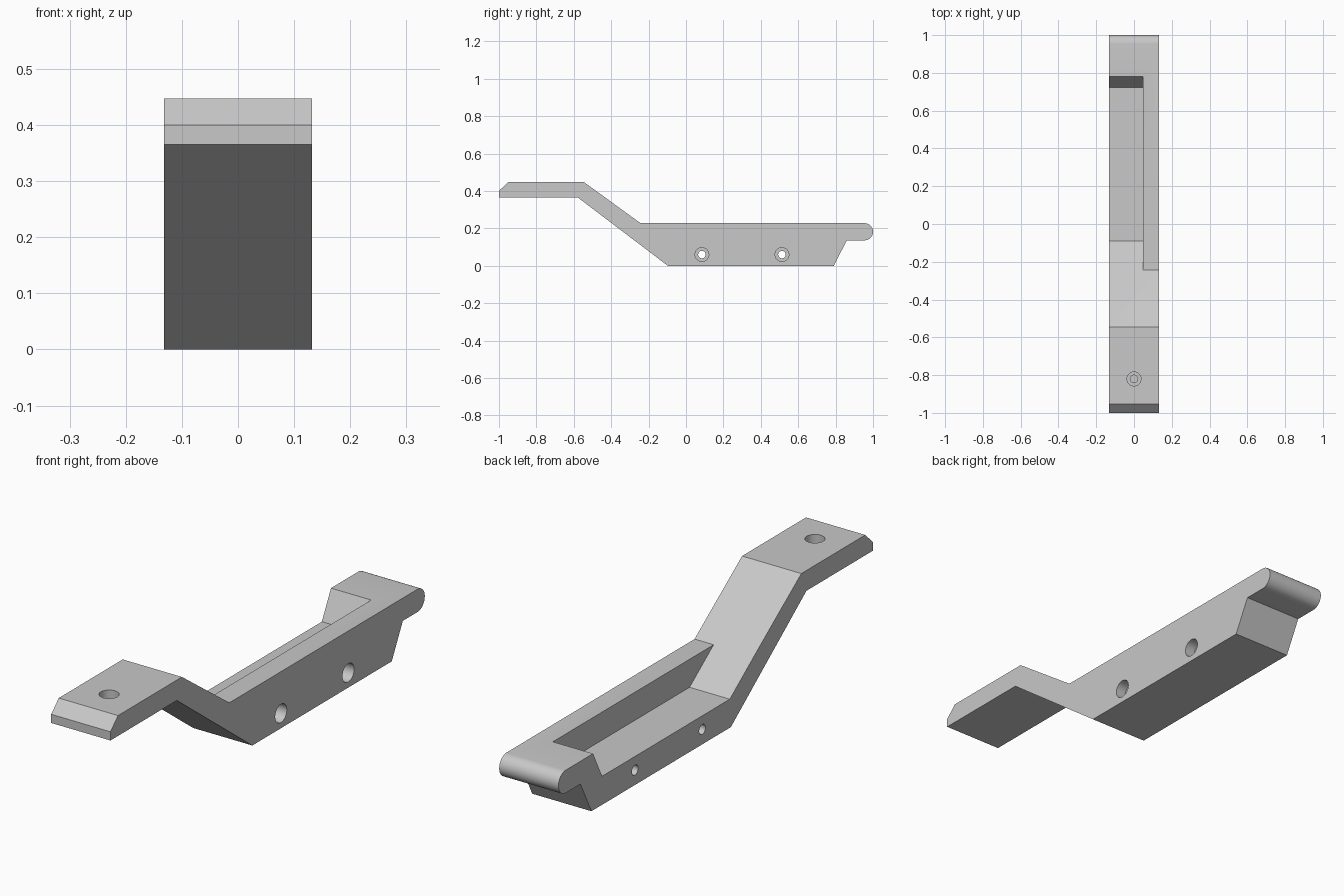
import bpy
import bmesh
from math import cos, sin, pi, radians
from mathutils import Matrix

if "Cube" in bpy.data.objects:
    bpy.data.objects.remove(bpy.data.objects["Cube"])

grey = bpy.data.materials.new("light grey")
grey.use_nodes = True
colour = (0.58, 0.58, 0.58, 1)
grey.diffuse_color = colour
grey.node_tree.nodes["Principled BSDF"].inputs["Base Color"].default_value = colour


def finish(name, bm):
    bmesh.ops.recalc_face_normals(bm, faces=bm.faces)
    mesh = bpy.data.meshes.new(name)
    bm.to_mesh(mesh)
    bm.free()
    mesh.materials.append(grey)
    obj = bpy.data.objects.new(name, mesh)
    bpy.context.collection.objects.link(obj)
    return obj


def prism(name, profile, x0, x1):
    """Extrude a (y, z) profile from x0 to x1."""
    bm = bmesh.new()
    face = bm.faces.new([bm.verts.new((x0, y, z)) for y, z in profile])
    side = bmesh.ops.extrude_face_region(bm, geom=[face])["geom"]
    verts = [v for v in side if isinstance(v, bmesh.types.BMVert)]
    bmesh.ops.translate(bm, verts=verts, vec=(x1 - x0, 0, 0))
    return finish(name, bm)


def drill(name, centre, radius, depth, axis):
    """Cylinder cutter centred on a point, running along x or z."""
    bm = bmesh.new()
    turn = Matrix.Rotation(pi / 2, 4, "Y") if axis == "X" else Matrix()
    bmesh.ops.create_cone(bm, cap_ends=True, segments=32, radius1=radius,
                          radius2=radius, depth=depth,
                          matrix=Matrix.Translation(centre) @ turn)
    return finish(name, bm)


def cut(body, cutter):
    cutter.hide_render = True
    mod = body.modifiers.new("cut", "BOOLEAN")
    mod.operation = "DIFFERENCE"
    mod.solver = "EXACT"
    mod.object = cutter
    bpy.context.view_layer.objects.active = body
    bpy.ops.object.modifier_apply(modifier=mod.name)
    bpy.data.objects.remove(cutter)


W = 0.132       # half width
TOP = 0.228     # top of the long wall
FLOOR = 0.115   # pocket floor

# Side outline of the cranked lever with its rounded tip
R = 0.046
tip = [(1 - R + R * cos(a), TOP - R + R * sin(a))
       for a in (-pi / 2 + pi * i / 16 for i in range(17))]
outline = [(-1, 0.365), (-0.578, 0.365), (-0.097, 0), (0.79, 0),
           (0.86, TOP - 2 * R)] + tip + [
           (-0.243, TOP), (-0.545, 0.447), (-0.952, 0.447), (-1, 0.4)]
lever = prism("lever_bracket", outline, -W, W)

# Open pocket on one side, its front end running on along the slope
pocket = [(-0.09, FLOOR), (0.722, FLOOR), (0.78, TOP), (0.832, 0.328),
          (-0.243 - 0.137, 0.328), (-0.243, TOP)]
cut(lever, prism("pocket_cutter", pocket, -W - 0.1, 0.047))

# Counterbored cross holes
for y in (0.085, 0.513):
    cut(lever, drill("bore_cutter", (0, y, 0.06), 0.02, 1, "X"))
    cut(lever, drill("counterbore_cutter", (W, y, 0.06), 0.037, 0.09, "X"))

# Blind stepped hole in the raised front plate
cut(lever, drill("plate_bore_cutter", (0, -0.82, 0.447), 0.02, 0.14, "Z"))
cut(lever, drill("plate_counterbore_cutter", (0, -0.82, 0.447), 0.037, 0.09, "Z"))

bpy.ops.object.select_all(action="DESELECT")
lever.select_set(True)
bpy.context.view_layer.objects.active = lever
bpy.ops.object.shade_smooth_by_angle(angle=radians(25))
